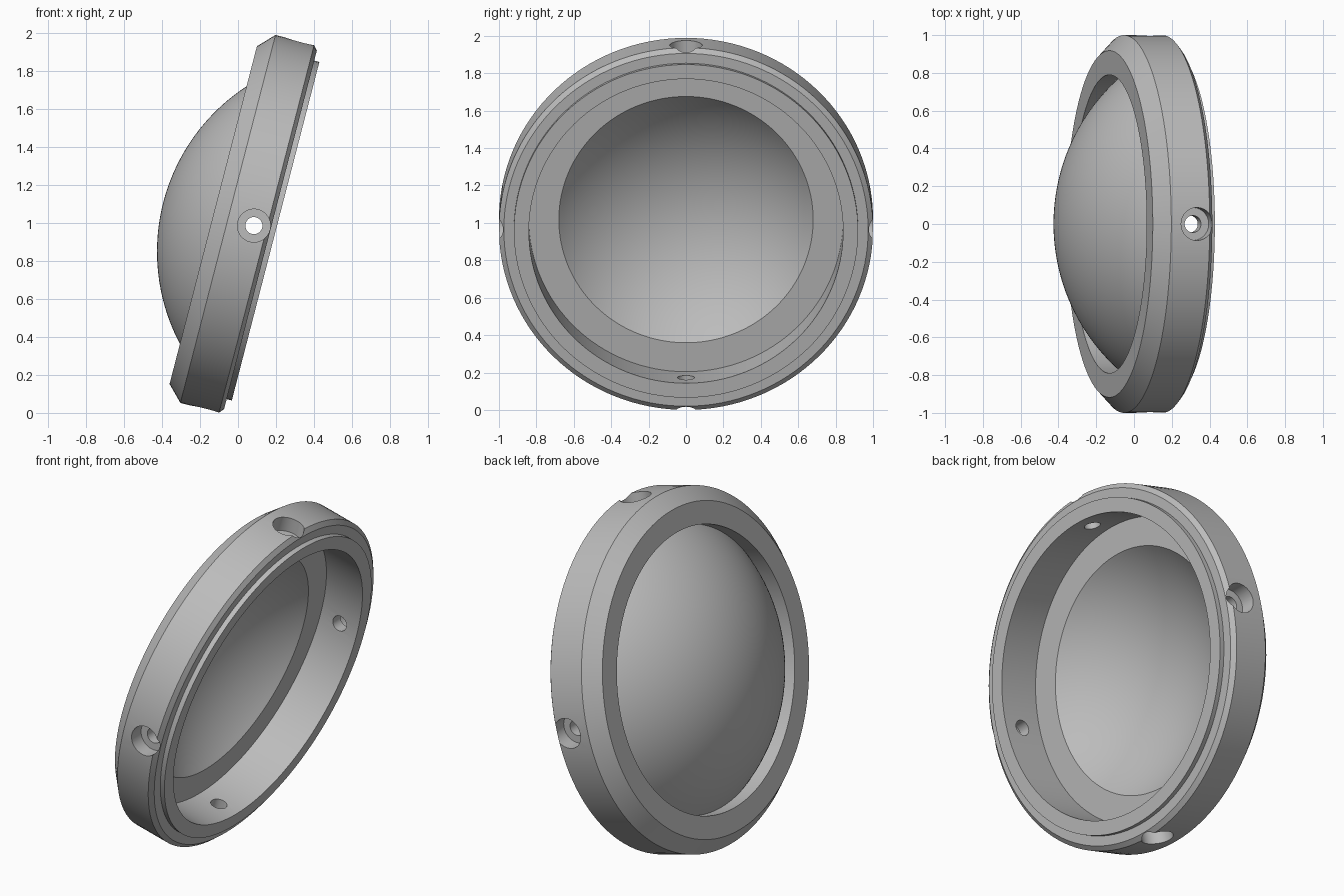
import bpy, bmesh, math
from mathutils import Matrix, Vector

cube = bpy.data.objects.get("Cube")
if cube:
    bpy.data.objects.remove(cube, do_unlink=True)

SEGMENTS = 128
TILT = Matrix.Translation((-0.05, 0, 1.02)) @ Matrix.Rotation(math.radians(104.5), 4, 'Y')

grey = bpy.data.materials.new("plain_grey")
grey.use_nodes = True
grey.diffuse_color = (0.5, 0.5, 0.5, 1)
grey.node_tree.nodes["Principled BSDF"].inputs["Base Color"].default_value = grey.diffuse_color


def lathe(name, profile, closed=True, steps=SEGMENTS):
    """Turn a (radius, height) profile around the local z axis."""
    bm = bmesh.new()
    verts = [bm.verts.new((r, 0, h)) for r, h in profile]
    pairs = list(zip(verts, verts[1:]))
    if closed:
        pairs.append((verts[-1], verts[0]))
    edges = [bm.edges.new(p) for p in pairs]
    bmesh.ops.spin(bm, geom=verts + edges, cent=(0, 0, 0), axis=(0, 0, 1),
                   angle=math.tau, steps=steps, use_duplicate=False)
    bmesh.ops.remove_doubles(bm, verts=bm.verts, dist=0.0001)
    bmesh.ops.recalc_face_normals(bm, faces=bm.faces)
    mesh = bpy.data.meshes.new(name)
    bm.to_mesh(mesh)
    bm.free()
    obj = bpy.data.objects.new(name, mesh)
    bpy.context.collection.objects.link(obj)
    mesh.materials.append(grey)
    return obj


def activate(obj):
    bpy.ops.object.select_all(action='DESELECT')
    obj.select_set(True)
    bpy.context.view_layer.objects.active = obj


# Bezel ring: chamfered body, raised front lip, stepped bore
ring = lathe("bezel_ring", [
    (0.79, -0.083), (0.918, -0.083), (1.0, -0.003), (1.0, 0.207),
    (0.974, 0.228), (0.92, 0.228), (0.92, 0.256), (0.84, 0.256),
    (0.84, 0.01), (0.79, 0.01)])

# Four stepped screw holes around the ring
drill_profile = [(0, 0.75), (0.045, 0.75), (0.045, 0.91),
                 (0.087, 0.91), (0.087, 1.1), (0, 1.1)]
for i in range(4):
    drill = lathe("hole_cutter", drill_profile, closed=False, steps=40)
    drill.hide_render = True
    drill.data.transform(Matrix.Translation((0, 0, 0.138))
                         @ Matrix.Rotation(i * math.pi / 2, 4, 'Z')
                         @ Matrix.Rotation(math.pi / 2, 4, 'Y'))
    cut = ring.modifiers.new("screw_hole", 'BOOLEAN')
    cut.operation = 'DIFFERENCE'
    cut.solver = 'EXACT'
    cut.object = drill
    activate(ring)
    bpy.ops.object.modifier_apply(modifier=cut.name)
    bpy.data.objects.remove(drill, do_unlink=True)


# Domed shell: two concentric spherical caps joined by a flat rim
def cap(rim_radius, base, centre, count=32):
    radius = math.hypot(rim_radius, centre - base)
    limit = math.asin(rim_radius / radius)
    return [(radius * math.sin(limit * i / count),
             centre - radius * math.cos(limit * i / count)) for i in range(count + 1)]


outer = cap(0.79, 0.01, 0.684)
inner = cap(0.68, 0.01, 0.684)
dome = lathe("dome_shell", outer + inner[::-1], closed=False)

for obj in (ring, dome):
    obj.data.transform(TILT)
    activate(obj)
    bpy.ops.object.shade_smooth_by_angle(angle=math.radians(25))
